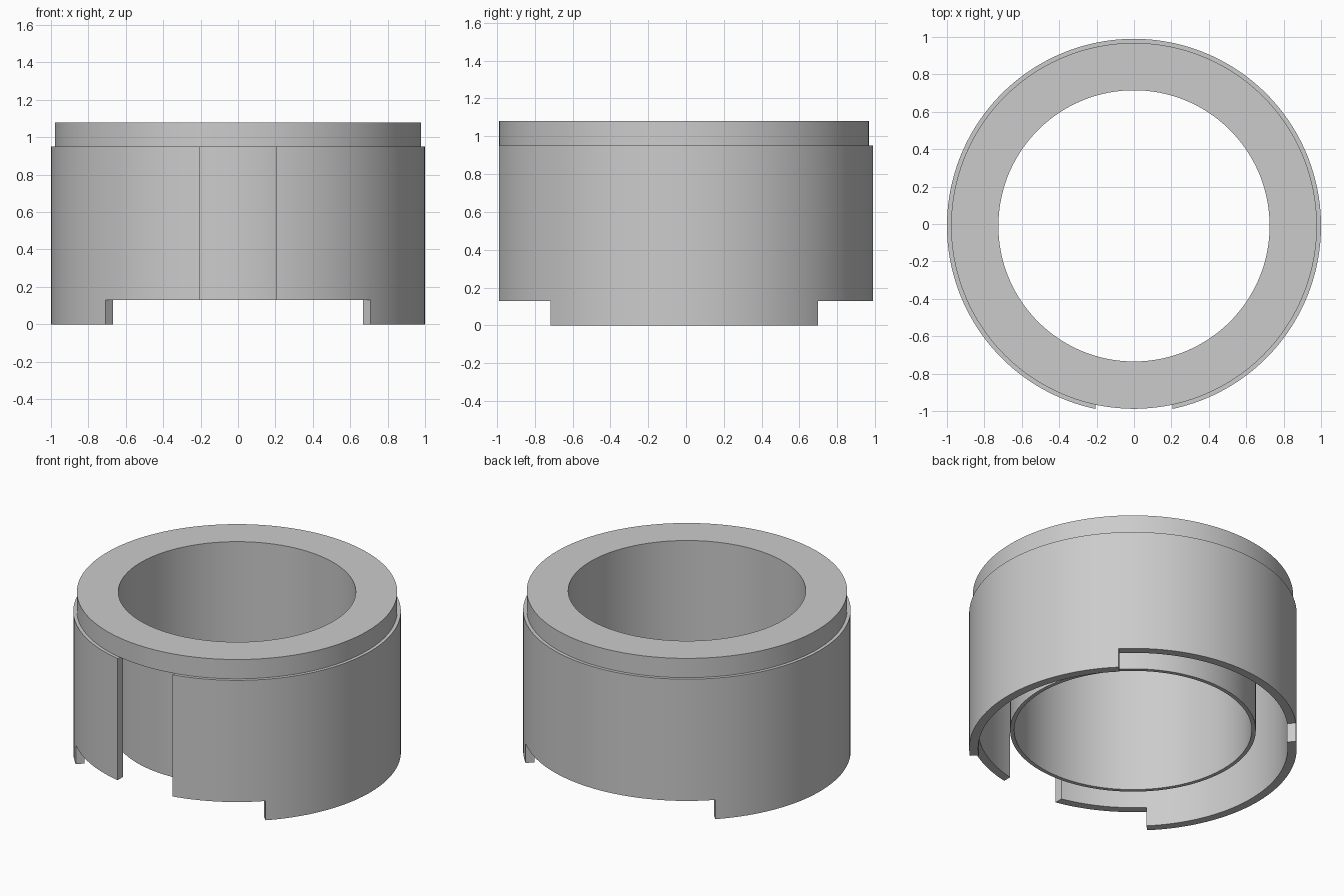
import bpy
import bmesh
import math

cube = bpy.data.objects.get("Cube")
if cube:
    bpy.data.objects.remove(cube, do_unlink=True)

CENTRE_Y = -0.01
SEGMENTS = 180

grey = bpy.data.materials.new("plain_grey")
grey.use_nodes = True
grey.diffuse_color = (0.6, 0.6, 0.6, 1)
grey.node_tree.nodes["Principled BSDF"].inputs["Base Color"].default_value = grey.diffuse_color


def finish(name, bm):
    bmesh.ops.recalc_face_normals(bm, faces=bm.faces)
    mesh = bpy.data.meshes.new(name)
    bm.to_mesh(mesh)
    bm.free()
    mesh.materials.append(grey)
    obj = bpy.data.objects.new(name, mesh)
    obj.location.y = CENTRE_Y
    bpy.context.collection.objects.link(obj)
    return obj


def lathe(name, profile):
    """Revolve a closed (radius, height) profile around z."""
    bm = bmesh.new()
    rings = []
    for i in range(SEGMENTS):
        a = 2 * math.pi * (i + 0.5) / SEGMENTS
        rings.append([bm.verts.new((r * math.cos(a), r * math.sin(a), z)) for r, z in profile])
    for i, ring in enumerate(rings):
        after = rings[(i + 1) % SEGMENTS]
        for j in range(len(profile)):
            k = (j + 1) % len(profile)
            bm.faces.new((ring[j], after[j], after[k], ring[k]))
    return finish(name, bm)


def prism(name, outline, bottom, top):
    """Extrude a flat outline between two heights."""
    bm = bmesh.new()
    low = bm.faces.new([bm.verts.new((x, y, bottom)) for x, y in outline])
    extruded = bmesh.ops.extrude_face_region(bm, geom=[low])["geom"]
    verts = [v for v in extruded if isinstance(v, bmesh.types.BMVert)]
    bmesh.ops.translate(bm, verts=verts, vec=(0, 0, top - bottom))
    return finish(name, bm)


def select(obj):
    bpy.ops.object.select_all(action="DESELECT")
    obj.select_set(True)
    bpy.context.view_layer.objects.active = obj


def cut(obj, cutter):
    select(obj)
    mod = obj.modifiers.new("cut", "BOOLEAN")
    mod.operation = "DIFFERENCE"
    mod.solver = "EXACT"
    mod.object = cutter
    bpy.ops.object.modifier_apply(modifier=mod.name)
    bpy.data.objects.remove(cutter, do_unlink=True)


# Thick lid with a thin inner sleeve hanging below it
core = lathe("lid_and_sleeve", [(0.725, 0.13), (0.75, 0.13), (0.75, 0.95),
                                (0.978, 0.95), (0.978, 1.08), (0.725, 1.08)])

# Thin outer skirt
skirt = lathe("outer_skirt", [(0.945, 0), (1, 0), (1, 0.95), (0.945, 0.95)])

# Quarter-turn notches in the lower edge, front and back
for side in (-1, 1):
    cut(skirt, prism("notch_cutter", [(0, 0), (2, 2 * side), (-2, 2 * side)], -0.1, 0.13))

# Straight slot through the front of the skirt
w = 0.205
cut(skirt, prism("slot_cutter", [(-w, -1.2), (w, -1.2), (w, -0.8), (-w, -0.8)], -0.1, 1.2))

for obj in (core, skirt):
    select(obj)
    bpy.ops.object.shade_smooth_by_angle(angle=math.radians(30))
